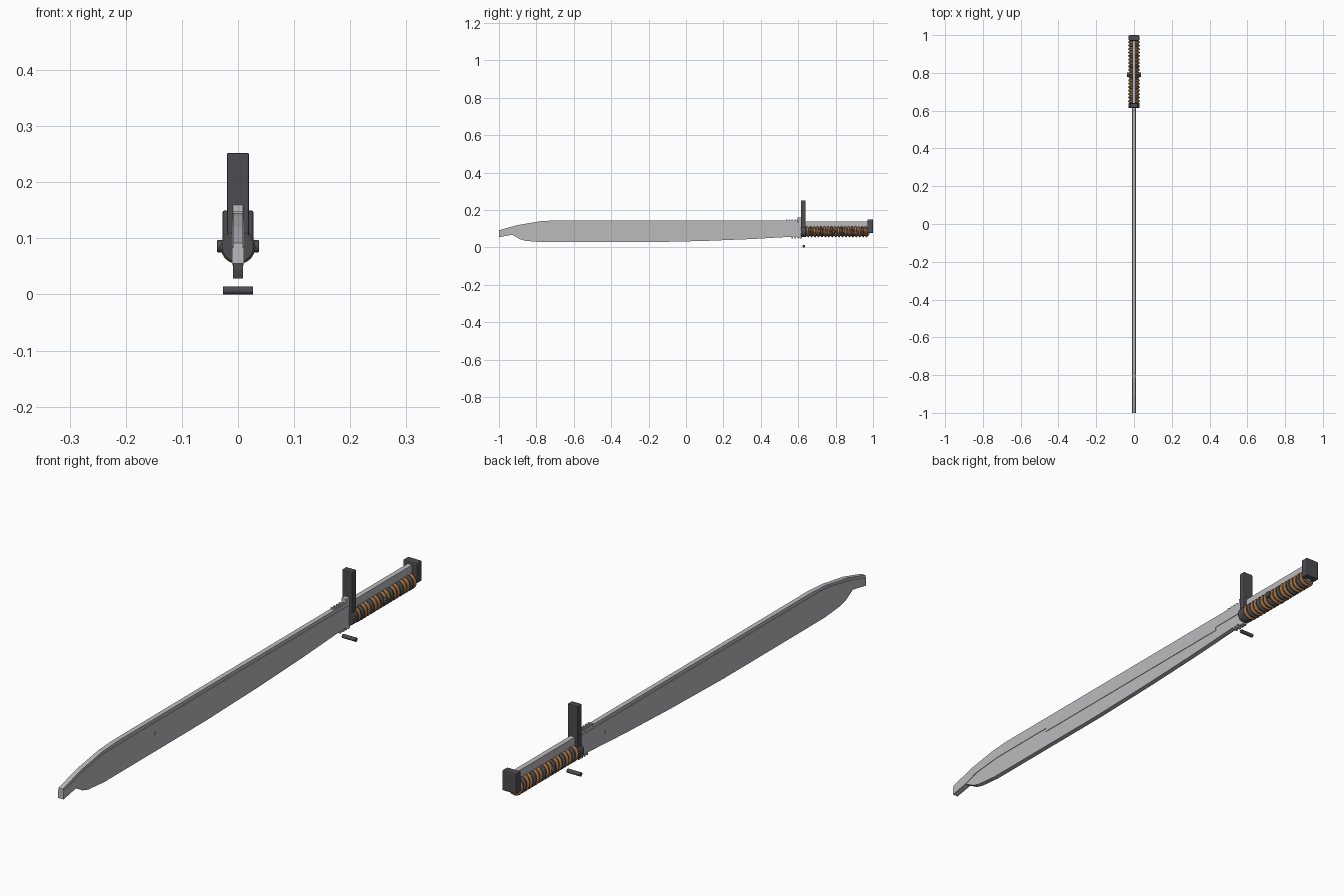
import bpy, bmesh, math

if "Cube" in bpy.data.objects:
    bpy.data.objects.remove(bpy.data.objects["Cube"])


def material(name, rgb):
    m = bpy.data.materials.new(name)
    m.diffuse_color = (*rgb, 1)
    m.use_nodes = True
    m.node_tree.nodes["Principled BSDF"].inputs["Base Color"].default_value = m.diffuse_color
    return m


DARK = material("dark_metal", (0.075, 0.075, 0.085))
BROWN = material("brown_cord", (0.33, 0.16, 0.06))
STEEL = material("steel", (0.5, 0.5, 0.52))


def finish(ob, name, mat, bevel=0):
    ob.name = name
    ob.data.materials.append(mat)
    if bevel:
        b = ob.modifiers.new("bevel", 'BEVEL')
        b.width, b.segments = bevel, 2
    return ob


def plate(name, pts, half, mat):
    """Extrude a (y, z) outline symmetrically across x."""
    bm = bmesh.new()
    face = bm.faces.new([bm.verts.new((-half, y, z)) for y, z in pts])
    ext = bmesh.ops.extrude_face_region(bm, geom=[face])
    for v in ext["geom"]:
        if isinstance(v, bmesh.types.BMVert):
            v.co.x = half
    bmesh.ops.recalc_face_normals(bm, faces=bm.faces)
    bmesh.ops.triangulate(bm, faces=[f for f in bm.faces if len(f.verts) > 4])
    me = bpy.data.meshes.new(name)
    bm.to_mesh(me)
    bm.free()
    ob = bpy.data.objects.new(name, me)
    bpy.context.collection.objects.link(ob)
    return finish(ob, name, mat)


def box(name, half_x, y0, y1, z0, z1, mat, bevel=0):
    bpy.ops.mesh.primitive_cube_add(size=1, location=(0, (y0 + y1) / 2, (z0 + z1) / 2))
    ob = bpy.context.object
    ob.scale = (2 * half_x, y1 - y0, z1 - z0)
    bpy.ops.object.transform_apply(location=False, rotation=False)
    return finish(ob, name, mat, bevel)


def rod(name, radius, length, loc, rot, mat, bevel=0, sides=24):
    bpy.ops.mesh.primitive_cylinder_add(vertices=sides, radius=radius, depth=length,
                                        location=loc, rotation=rot)
    ob = finish(bpy.context.object, name, mat, bevel)
    bpy.ops.object.shade_smooth_by_angle(angle=math.radians(35))
    return ob


ALONG_Y = (math.pi / 2, 0, 0)
ALONG_X = (0, math.pi / 2, 0)

# Blade: thin lower cutting plate, thick stepped upper plate, narrow spine
step = [(-0.93, 0.068), (-0.87, 0.088), (-0.75, 0.1), (-0.48, 0.1), (-0.48, 0.087),
        (0.47, 0.087), (0.47, 0.1), (0.61, 0.1)]
plate("blade_edge", [(-0.93, 0.068), (-0.89, 0.045), (-0.86, 0.036), (-0.77, 0.028),
                     (-0.2, 0.028), (0.1, 0.035), (0.35, 0.045), (0.61, 0.06),
                     (0.61, 0.11), (-0.75, 0.11), (-0.87, 0.095)], 0.009, STEEL)
plate("blade_body", [(-1, 0.055)] + step + [(0.61, 0.133), (-0.74, 0.133),
                     (-0.8, 0.129), (-0.91, 0.108), (-1, 0.083)], 0.011, STEEL)
plate("blade_spine", [(-1, 0.075), (-0.91, 0.1), (-0.8, 0.12), (0.61, 0.12),
                      (0.61, 0.145), (-0.7, 0.145), (-0.78, 0.14), (-0.9, 0.12),
                      (-1, 0.092)], 0.0085, STEEL)

# Blade collar with grip ridges above and below
box("blade_collar", 0.0095, 0.597, 0.62, 0.05, 0.16, STEEL, 0.002)
for i in range(4):
    y = 0.535 + i * 0.015
    box(f"spine_ridge_{i}", 0.009, y, y + 0.007, 0.14, 0.149, STEEL)
    box(f"edge_ridge_{i}", 0.009, y + 0.03, y + 0.037, 0.049, 0.065, STEEL)

# Guard bar, ring and loose cross pin
box("guard_bar", 0.02, 0.615, 0.64, 0.07, 0.252, DARK, 0.003)
rod("guard_ring", 0.029, 0.028, (0, 0.628, 0.085), ALONG_Y, DARK, 0.003)
rod("cross_pin", 0.007, 0.053, (0, 0.63, 0.007), ALONG_X, DARK, 0, 16)

# Handle: flat tang, round core, tilted cord wraps
box("tang", 0.009, 0.61, 0.98, 0.07, 0.14, STEEL)
rod("handle_core", 0.024, 0.34, (0, 0.805, 0.085), ALONG_Y, BROWN)
COUNT = 18
for i in range(COUNT):
    y = 0.651 + i * 0.312 / (COUNT - 1)
    bpy.ops.mesh.primitive_torus_add(major_segments=28, minor_segments=8,
                                     major_radius=0.025, minor_radius=0.006,
                                     location=(0, y, 0.085),
                                     rotation=(math.pi / 2 + 0.1, 0, 0))
    finish(bpy.context.object, f"wrap_{i}", DARK if i % 3 == 1 else BROWN)
    bpy.ops.object.shade_smooth_by_angle(angle=math.radians(60))

# Handle bolt and pommel
rod("handle_bolt", 0.011, 0.075, (0, 0.79, 0.086), ALONG_X, DARK, 0.002)
box("pommel", 0.028, 0.97, 1.0, 0.077, 0.15, DARK, 0.005)
